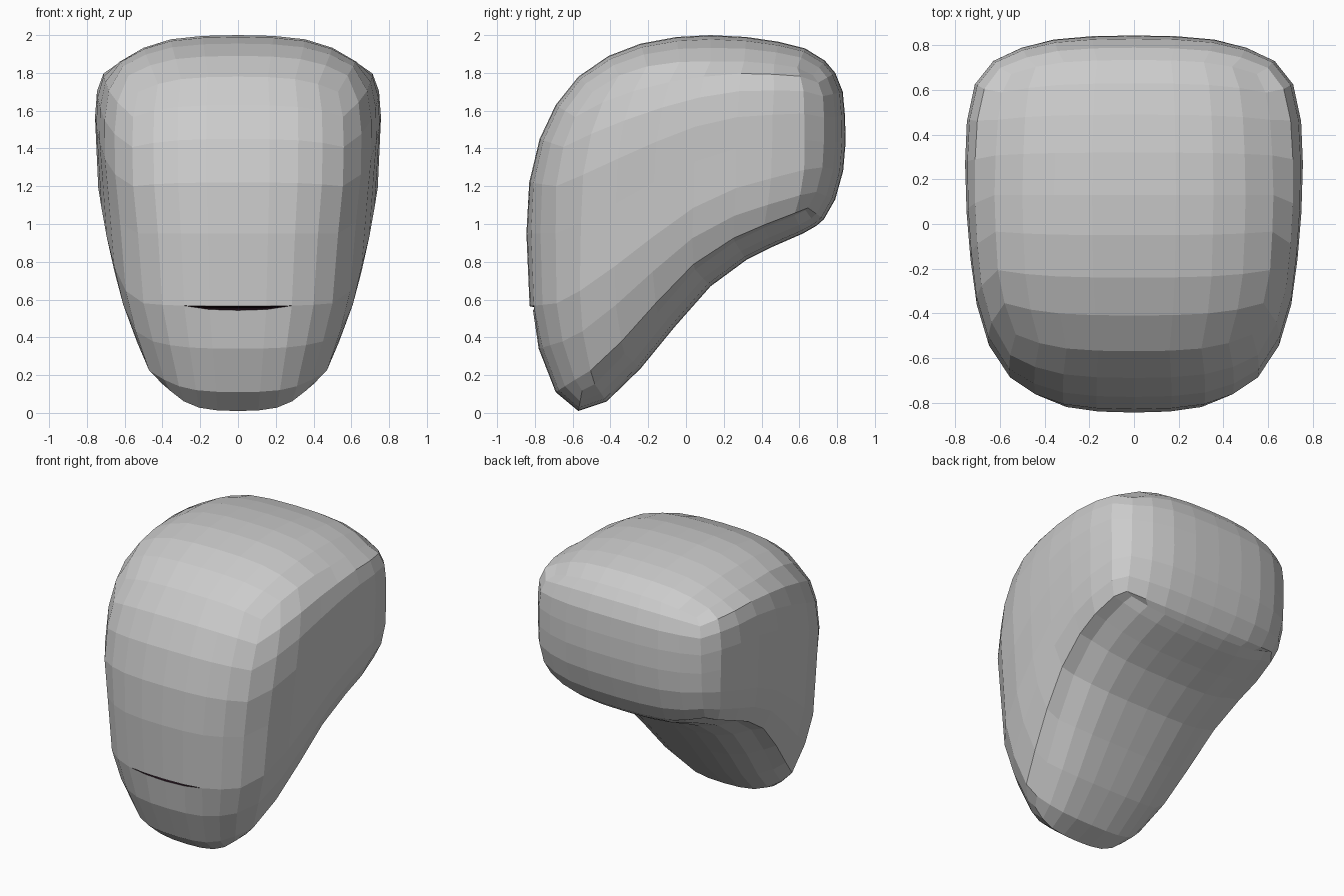
import bpy, bmesh
from mathutils import Vector

if "Cube" in bpy.data.objects:
    bpy.data.objects.remove(bpy.data.objects["Cube"])

# Side profile (y, z): chin -> front -> top -> back -> underside, 8 segments each
PROFILE = [(-.57, .01), (-.69, .11), (-.78, .34), (-.828, .565), (-.845, .95), (-.83, 1.22),
           (-.775, 1.45), (-.69, 1.63),
           (-.57, 1.78), (-.41, 1.89), (-.24, 1.955), (-.05, 1.99), (.13, 2.0), (.32, 1.99),
           (.49, 1.965), (.63, 1.93),
           (.735, 1.865), (.79, 1.8), (.83, 1.7), (.842, 1.57), (.845, 1.43), (.832, 1.28),
           (.79, 1.13), (.73, 1.025),
           (.69, .99), (.62, .95), (.46, .88), (.32, .81), (.13, .67), (-.06, .455),
           (-.24, .235), (-.42, .06)]
# Half width where the profile rounds over into the side panel
RIM = [.36, .39, .45, .50, .53, .555, .56, .555,
       .53, .58, .61, .62, .625, .62, .61, .59,
       .55, .60, .62, .63, .63, .63, .62, .60,
       .55, .57, .58, .57, .54, .50, .45, .40]
# Rim inset at the four corners and mid-sides
INSET = [.11, .155, .11, .14, .10, .115, .10, .12]
SPREAD = [0, .30, .57, .80, 1.0]
ROUND = [0, .03, .16, .48, 1.0]
N = len(PROFILE)


def ring_point(c, k):
    y, z = PROFILE[k]
    a, b = Vector(PROFILE[k - 1]), Vector(PROFILE[(k + 1) % N])
    t = (b - a).normalized()
    f = k / 4
    i = int(f)
    d = INSET[i] + (INSET[(i + 1) % 8] - INSET[i]) * (f - i)
    d *= ROUND[abs(c)]
    x = SPREAD[abs(c)] * RIM[k] * (1 if c > 0 else -1)
    return Vector((x, y + t.y * d, z - t.x * d))


def finish(name, bm):
    mesh = bpy.data.meshes.new(name)
    bm.to_mesh(mesh)
    bm.free()
    obj = bpy.data.objects.new(name, mesh)
    bpy.context.collection.objects.link(obj)
    return obj


# Head shell: strips around the profile
bm = bmesh.new()
rings = {c: [bm.verts.new(ring_point(c, k)) for k in range(N)] for c in range(-4, 5)}

# Lower lip: split the third row and set it slightly down and back
LIP = 3
lower = {c: bm.verts.new(rings[c][LIP].co + Vector((0, .018, -.022 + .004 * abs(c))))
         for c in (-1, 0, 1)}
for c in range(-4, 4):
    for k in range(N):
        n = (k + 1) % N
        a, b = rings[c], rings[c + 1]
        top_a, top_b = a[n], b[n]
        if n == LIP:
            top_a, top_b = lower.get(c, top_a), lower.get(c + 1, top_b)
        bm.faces.new((a[k], b[k], top_b, top_a))

# Side panels: cushioned patches filling both end rings
for c in (-4, 4):
    r = rings[c]
    side = 1 if c > 0 else -1
    grid = {}
    for a in range(9):
        for b in range(9):
            front, back = r[b], r[24 - b]
            under, top = r[(32 - a) % N], r[8 + a]
            if a == 0:
                grid[a, b] = front
            elif a == 8:
                grid[a, b] = back
            elif b == 0:
                grid[a, b] = under
            elif b == 8:
                grid[a, b] = top
            else:
                u, v = a / 8, b / 8
                p = front.co * (1 - u) + back.co * u + under.co * (1 - v) + top.co * v
                p -= (r[0].co * (1 - u) + r[24].co * u) * (1 - v)
                p -= (r[8].co * (1 - u) + r[16].co * u) * v
                p.x += side * .073 * (1 - (2 * u - 1) ** 4) * (1 - (2 * v - 1) ** 4)
                grid[a, b] = bm.verts.new(p)
    for a in range(8):
        for b in range(8):
            bm.faces.new((grid[a, b], grid[a + 1, b], grid[a + 1, b + 1], grid[a, b + 1]))
bmesh.ops.recalc_face_normals(bm, faces=bm.faces)
lip_line = [(rings[c][LIP].co.copy(), lower.get(c, rings[c][LIP]).co.copy())
            for c in range(-2, 3)]
finish("head", bm)

# Mouth: dark shallow pocket behind the lip gap
bm = bmesh.new()
rows = []
for i, (up, low) in enumerate(lip_line):
    if i in (0, 4):
        v = bm.verts.new(up)
        rows.append([v])
    else:
        inner = (up + low) / 2 + Vector((0, .05, 0))
        rows.append([bm.verts.new(p) for p in (up, inner, low)])
for p, q in zip(rows, rows[1:]):
    for j in range(2):
        corner = ([p[0]] if len(p) == 1 else [p[j + 1], p[j]])
        corner += ([q[0]] if len(q) == 1 else [q[j], q[j + 1]])
        bm.faces.new(corner)
mouth = finish("mouth", bm)
dark = bpy.data.materials.new("dark_mouth")
dark.diffuse_color = (.015, .005, .01, 1)
dark.use_nodes = True
dark.node_tree.nodes["Principled BSDF"].inputs["Base Color"].default_value = dark.diffuse_color
mouth.data.materials.append(dark)
